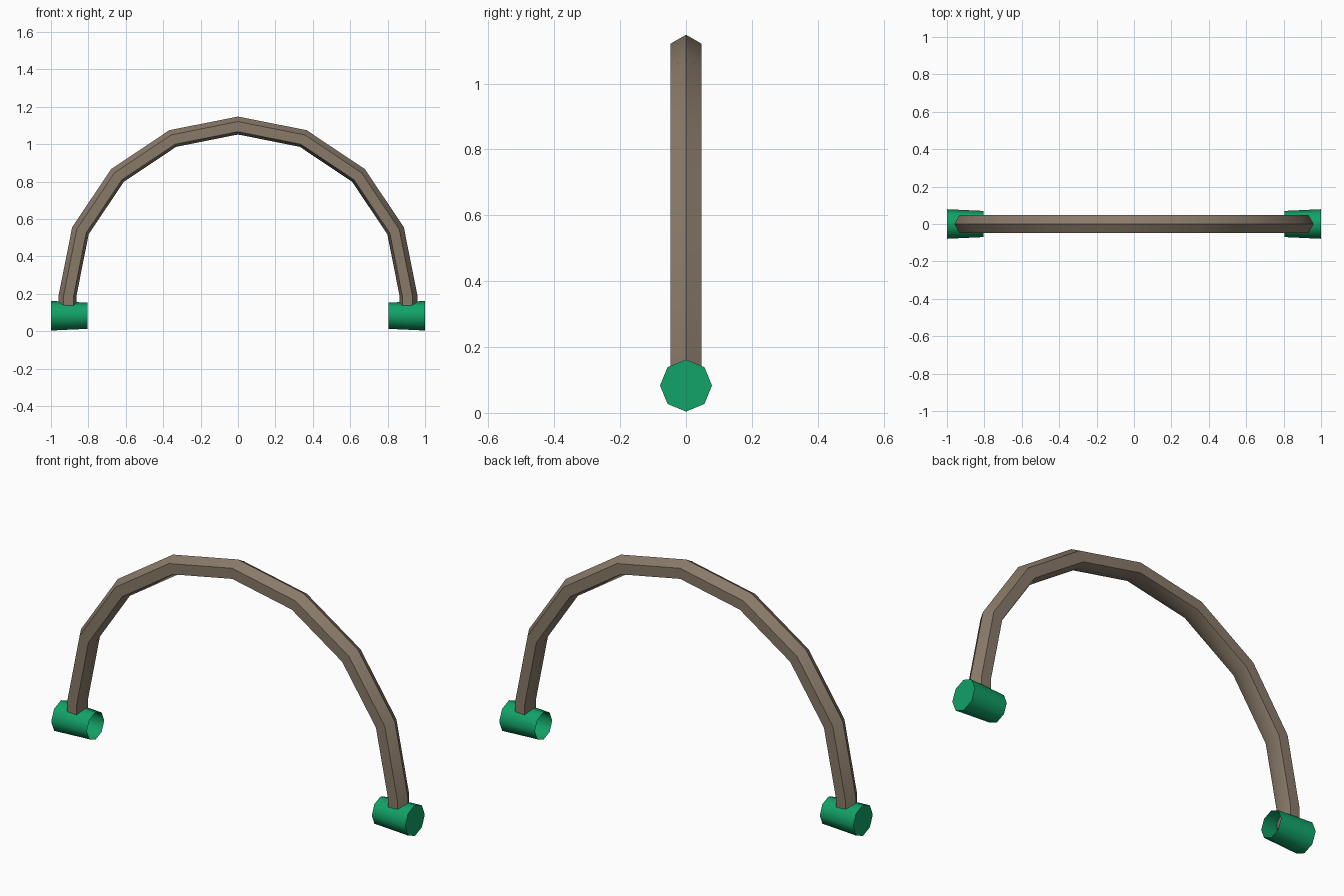
import bpy, bmesh, math

if "Cube" in bpy.data.objects:
    bpy.data.objects.remove(bpy.data.objects["Cube"])


def material(name, rgb):
    m = bpy.data.materials.new(name)
    m.diffuse_color = (*rgb, 1.0)
    m.use_nodes = True
    m.node_tree.nodes["Principled BSDF"].inputs["Base Color"].default_value = m.diffuse_color
    return m


def make_object(name, bm, mat):
    bmesh.ops.recalc_face_normals(bm, faces=bm.faces[:])
    me = bpy.data.meshes.new(name)
    bm.to_mesh(me)
    bm.free()
    me.materials.append(mat)
    ob = bpy.data.objects.new(name, me)
    bpy.context.collection.objects.link(ob)
    return ob


def loft(bm, rings):
    """Bridge successive closed rings of points with quads."""
    loops = [[bm.verts.new(p) for p in r] for r in rings]
    for a, b in zip(loops, loops[1:]):
        n = len(a)
        for i in range(n):
            f = bm.faces.new((a[i], a[(i + 1) % n], b[(i + 1) % n], b[i]))
            f.smooth = True
    return loops


brown = material("warm brown", (0.25, 0.195, 0.143))
green = material("emerald green", (0.006, 0.36, 0.135))

# Handle: six-sided bar swept round a half circle, ends sunk into the grips
CENTRE_Z, LEG_END = 0.188, 0.10
section = [(0.960, 0.0), (0.933, 0.047), (0.879, 0.047),
           (0.864, 0.0), (0.879, -0.047), (0.933, -0.047)]   # radius, y
rings = [[(r, y, LEG_END) for r, y in section]]
for k in range(9):
    a = math.pi * k / 8
    rings.append([(r * math.cos(a), y, CENTRE_Z + r * math.sin(a)) for r, y in section])
rings.append([(-r, y, LEG_END) for r, y in section])
bm = bmesh.new()
loops = loft(bm, rings)
bm.faces.new(loops[0])
bm.faces.new(loops[-1])
handle = make_object("arched_handle", bm, brown)
handle.data.set_sharp_from_angle(angle=math.radians(35))

# End sleeves: tapered octagonal tubes, closed outside and open inside
for side, label in ((-1, "left"), (1, "right")):
    rings = []
    for x, rad in ((1.0, 0.079), (0.805, 0.070)):
        rings.append([(side * x, rad * math.sin(math.pi * i / 4),
                       0.083 + rad * math.cos(math.pi * i / 4)) for i in range(8)])
    bm = bmesh.new()
    loops = loft(bm, rings)
    cap = bm.faces.new(loops[0])
    cap.smooth = False
    for e in cap.edges:
        e.smooth = False
    make_object(label + "_sleeve", bm, green)
